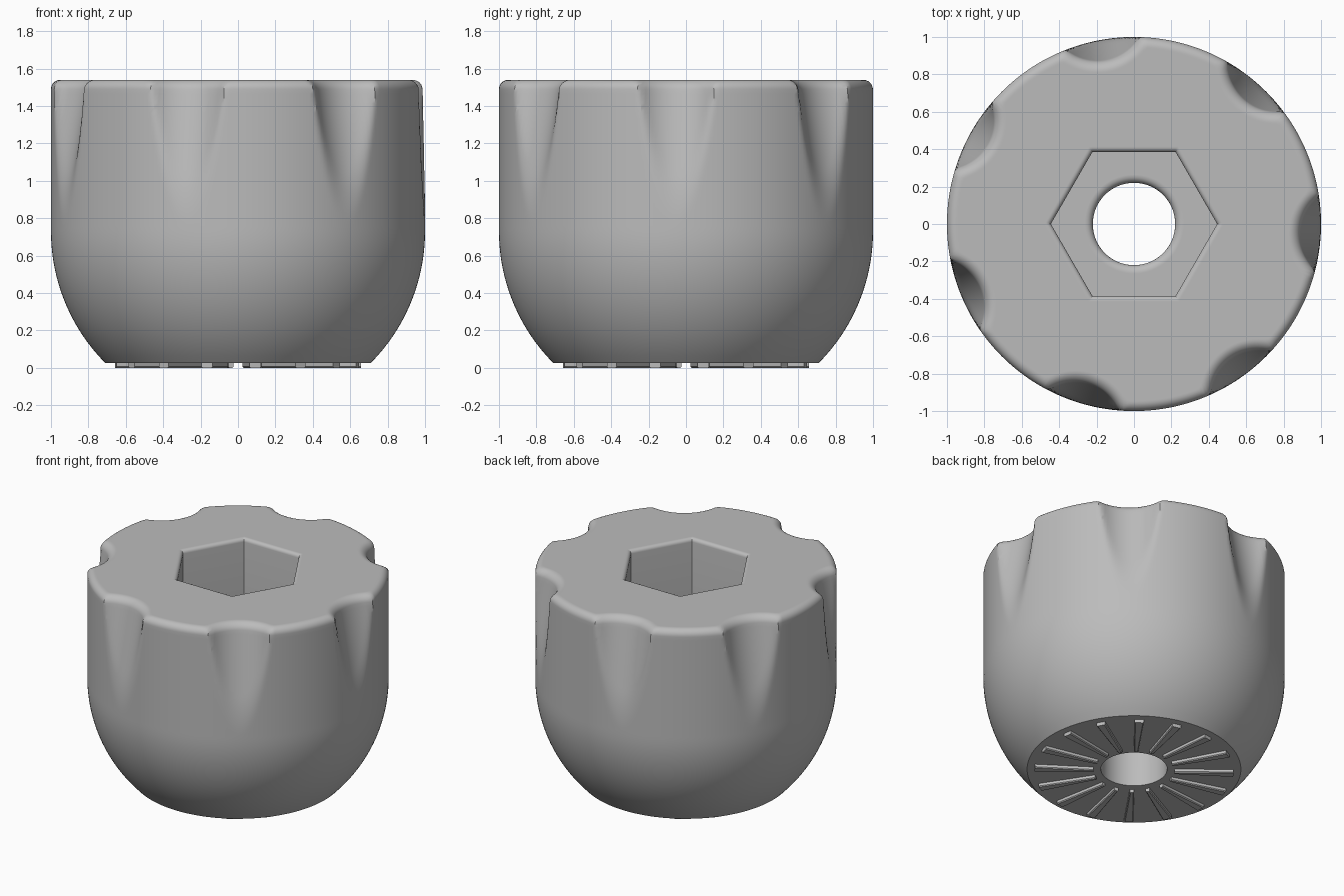
import bpy, bmesh, math
from math import sin, cos, pi, radians

if "Cube" in bpy.data.objects:
    bpy.data.objects.remove(bpy.data.objects["Cube"])

SEGMENTS = 336           # divisible by the 6 hex corners
HEIGHT, BASE_Z = 1.54, 0.025
FLUTES, FLUTE_TURN, FLUTE_R = 7, radians(-3), 0.26

grey = bpy.data.materials.new("plain grey")
grey.use_nodes = True
colour = (0.5, 0.5, 0.5, 1)
grey.diffuse_color = colour
grey.node_tree.nodes["Principled BSDF"].inputs["Base Color"].default_value = colour


def make_object(name, bm):
    bmesh.ops.recalc_face_normals(bm, faces=bm.faces[:])
    mesh = bpy.data.meshes.new(name)
    bm.to_mesh(mesh)
    bm.free()
    mesh.materials.append(grey)
    obj = bpy.data.objects.new(name, mesh)
    bpy.context.collection.objects.link(obj)
    bpy.ops.object.select_all(action='DESELECT')
    bpy.context.view_layer.objects.active = obj
    obj.select_set(True)
    return obj


def soft_min(a, b, k=0.025):
    h = max(k - abs(a - b), 0) / k
    return min(a, b) - h * h * k / 4


def body_radius(z):
    """Straight wall above a spherical lower half."""
    return 1.0 if z > 0.73 else math.sqrt(1 - (z - 0.73) ** 2)


def outer(z, inset=0):
    """Outer wall with tilted finger flutes, pushed inward by inset."""
    def radius(a):
        pitch = 2 * pi / FLUTES
        d = (a - FLUTE_TURN + pitch / 2) % pitch - pitch / 2
        centre = 1 - 0.11 * (z - 0.9) / 0.59 + FLUTE_R
        gap = (FLUTE_R + inset) ** 2 - (centre * sin(d)) ** 2
        flute = centre * cos(d) - math.sqrt(gap) if gap > 0 else 2
        return soft_min(body_radius(z) - inset, flute)
    return radius


def hexagon(grow=0):
    return lambda a: (0.385 + grow) / cos(a % (pi / 3) - pi / 6)


def circle(r):
    return lambda a: r


# Knob body: a closed stack of rings going up the outside and down the inside
rings = []
for i in range(19):                                   # rounded lower half
    z = BASE_Z + (0.73 - BASE_Z) * i / 18
    rings.append((z, outer(z)))
for i in range(1, 31):                                # fluted wall
    z = 0.73 + 0.76 * i / 30
    rings.append((z, outer(z)))
for i in range(1, 9):                                 # rounded top rim
    t = pi / 2 * i / 8
    z = 1.49 + 0.05 * sin(t)
    rings.append((z, outer(z, 0.05 * (1 - cos(t)))))
rings.append((HEIGHT, outer(HEIGHT, 0.056)))
rings.append((HEIGHT, hexagon(0.03)))
for i in range(6):                                    # rounded pocket rim
    t = pi / 2 * i / 5
    rings.append((HEIGHT - 0.025 * (1 - cos(t)), hexagon(0.025 * (1 - sin(t)))))
FLOOR = 0.75
rings += [(FLOOR, hexagon()), (FLOOR, circle(0.265))]
for i in range(6):                                    # rounded bore rim
    t = pi / 2 * i / 5
    rings.append((FLOOR - 0.04 * (1 - cos(t)), circle(0.26 - 0.04 * sin(t))))
rings.append((BASE_Z, circle(0.22)))

bm = bmesh.new()
angles = [2 * pi * i / SEGMENTS for i in range(SEGMENTS)]
loops = [[bm.verts.new((r(a) * cos(a), r(a) * sin(a), z)) for a in angles]
         for z, r in rings]
for j, low in enumerate(loops):
    high = loops[(j + 1) % len(loops)]
    for i in range(SEGMENTS):
        n = (i + 1) % SEGMENTS
        bm.faces.new((low[i], low[n], high[n], high[i]))
make_object("knob_body", bm)
bpy.ops.object.shade_smooth_by_angle(angle=radians(30))

# Radial grip ribs under the base, slightly wider at the rim
bm = bmesh.new()
RIBS = 16
for i in range(RIBS):
    a = radians(8) + 2 * pi * i / RIBS
    sections = []
    for r, half in ((0.27, 0.014), (0.66, 0.031)):
        profile = ((-half, 0.03), (-half, 0.006), (-half + 0.006, 0),
                   (half - 0.006, 0), (half, 0.006), (half, 0.03))
        sections.append([bm.verts.new((r * cos(a) - s * sin(a),
                                       r * sin(a) + s * cos(a), z))
                         for s, z in profile])
    inner, rim = sections
    for k in range(len(inner)):
        n = (k + 1) % len(inner)
        bm.faces.new((inner[k], inner[n], rim[n], rim[k]))
    bm.faces.new(inner)
    bm.faces.new(rim)
make_object("base_ribs", bm)
